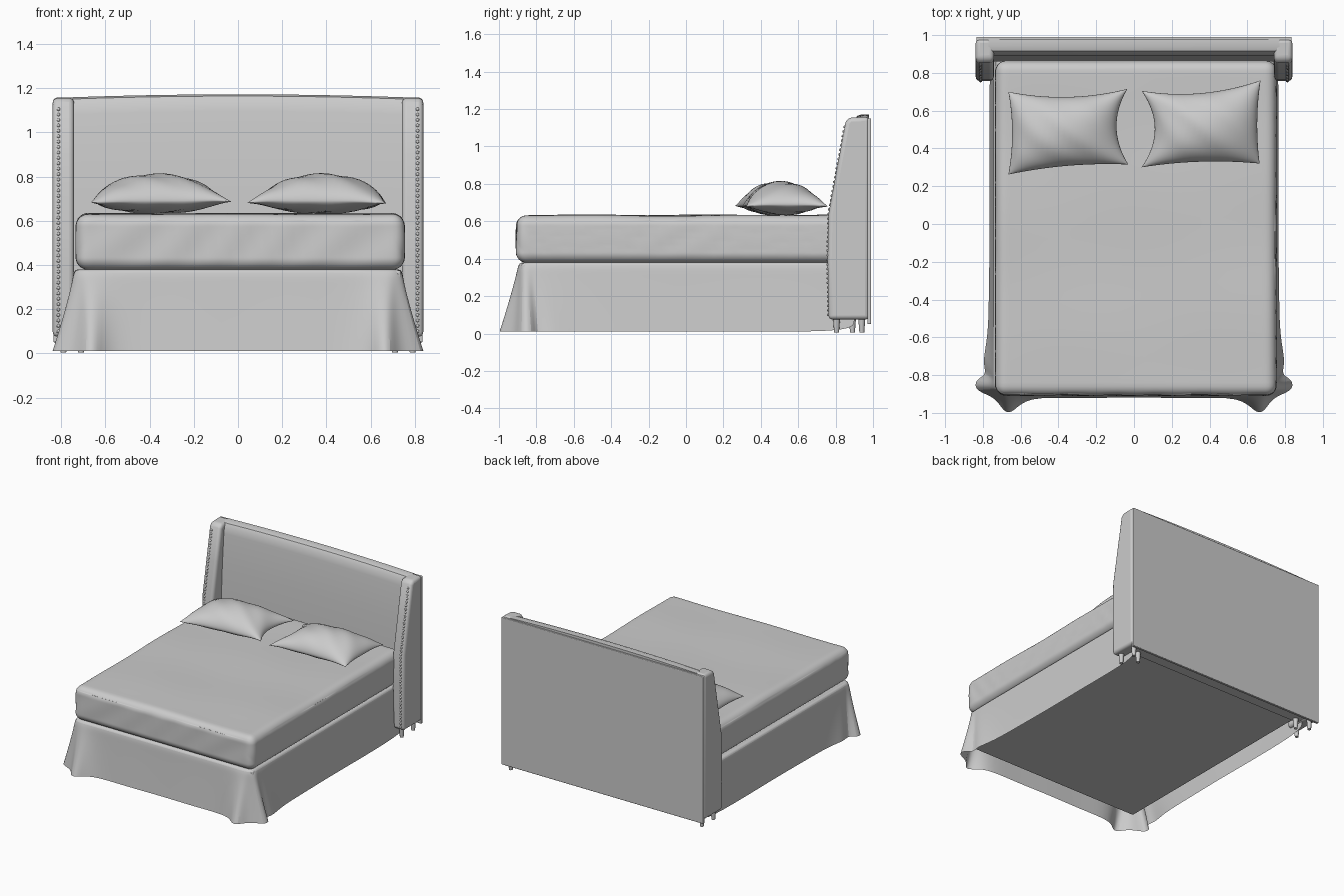
import bpy, bmesh, math
from mathutils import Vector

if "Cube" in bpy.data.objects:
    bpy.data.objects.remove(bpy.data.objects["Cube"])

fabric = bpy.data.materials.new("grey_fabric")
fabric.diffuse_color = (0.6, 0.6, 0.6, 1)
fabric.use_nodes = True
fabric.node_tree.nodes["Principled BSDF"].inputs["Base Color"].default_value = fabric.diffuse_color


def finish(name, bm, angle=40, subsurf=0, bevel=0):
    bmesh.ops.recalc_face_normals(bm, faces=bm.faces)
    me = bpy.data.meshes.new(name)
    bm.to_mesh(me)
    bm.free()
    me.materials.append(fabric)
    ob = bpy.data.objects.new(name, me)
    bpy.context.collection.objects.link(ob)
    if bevel:
        m = ob.modifiers.new("bevel", 'BEVEL')
        m.width, m.segments, m.limit_method = bevel, 4, 'ANGLE'
        m.angle_limit = math.radians(35)
    if subsurf:
        m = ob.modifiers.new("smooth", 'SUBSURF')
        m.levels = m.render_levels = subsurf
    bpy.ops.object.select_all(action='DESELECT')
    ob.select_set(True)
    bpy.context.view_layer.objects.active = ob
    bpy.ops.object.shade_smooth_by_angle(angle=math.radians(angle))
    return ob


def loft(bm, rings, closed):
    rows = [[bm.verts.new(p) for p in r] for r in rings]
    n = len(rows[0])
    for a, b in zip(rows, rows[1:]):
        for i in range(n if closed else n - 1):
            j = (i + 1) % n
            bm.faces.new((a[i], a[j], b[j], b[i]))
    return rows


def prism(name, profile, xs, crown=0.0, bevel=0.0):
    """Extrude a (y, z) profile along x, lifting the top by a crown."""
    bm = bmesh.new()
    half = max(abs(x) for x in xs)
    rows = loft(bm, [[(x, y, z + (crown * (1 - (x / half) ** 2) if z > 1 else 0))
                      for y, z in profile] for x in xs], True)
    bm.faces.new(rows[0])
    bm.faces.new(rows[-1])
    return finish(name, bm, 40, 0, bevel)


def box(name, lo, hi, bevel=0.0):
    return prism(name, [(lo[1], lo[2]), (hi[1], lo[2]), (hi[1], hi[2]), (lo[1], hi[2])],
                 [lo[0], hi[0]], 0, bevel)


# Headboard: crowned cushion and flat back plate
cushion = [(0.86, 0.08), (0.86, 0.55), (0.875, 0.85), (0.893, 1.08), (0.90, 1.125),
           (0.915, 1.15), (0.94, 1.158), (0.978, 1.156), (0.978, 0.08)]
prism("headboard_cushion", cushion, [-0.77 + 0.11 * i for i in range(15)], 0.014)
box("headboard_back", (-0.835, 0.97, 0.05), (0.835, 0.99, 1.15), 0.005)

# Wings, nail heads and feet on both sides
wing = [(0.762, 0.075), (0.757, 0.4), (0.762, 0.64), (0.81, 0.9), (0.853, 1.13),
        (0.872, 1.155), (0.98, 1.158), (0.98, 0.075)]


def wing_front(z):
    for (y0, z0), (y1, z1) in zip(wing, wing[1:5]):
        if z <= z1:
            return y0 + (y1 - y0) * (z - z0) / (z1 - z0)
    return wing[4][0]


for side, s in (("left", -1), ("right", 1)):
    prism(side + "_wing", wing, [s * 0.742, s * 0.838], 0, 0.022)
    bm = bmesh.new()
    for i in range(42):
        z = 0.1 + i * 0.0245
        r = bmesh.ops.create_icosphere(bm, subdivisions=1, radius=0.009)
        bmesh.ops.translate(bm, verts=r["verts"], vec=(s * 0.812, wing_front(z) + 0.001, z))
    finish(side + "_nail_heads", bm, 60)
    bm = bmesh.new()
    for x, y in ((0.79, 0.805), (0.79, 0.94), (0.71, 0.89)):
        r = bmesh.ops.create_cone(bm, cap_ends=True, segments=12, radius1=0.013,
                                  radius2=0.02, depth=0.09)
        bmesh.ops.translate(bm, verts=r["verts"], vec=(s * x, y, 0.05))
    finish(side + "_feet", bm)

# Box base under the mattress
box("bed_base", (-0.728, -0.88, 0.1), (0.738, 0.9, 0.376), 0.012)

# Valance: top line flaring to a hem with folded corners (top x, y, hem x, y)
half = [(0.0, -0.895, 0.0, -0.915), (0.3, -0.895, 0.3, -0.925), (0.55, -0.895, 0.57, -0.912),
        (0.63, -0.895, 0.64, -1.0), (0.68, -0.895, 0.69, -1.0), (0.71, -0.89, 0.73, -0.915),
        (0.735, -0.875, 0.845, -0.885), (0.742, -0.85, 0.84, -0.82), (0.743, -0.82, 0.775, -0.80),
        (0.744, -0.79, 0.805, -0.73), (0.745, -0.68, 0.77, -0.60), (0.745, -0.3, 0.768, -0.3),
        (0.745, 0.0, 0.762, 0.0), (0.745, 0.4, 0.768, 0.4), (0.745, 0.9, 0.762, 0.9)]
line = [(-a, b, -c, d) for a, b, c, d in reversed(half[1:])] + half
rings = []
for k in range(7):
    t = k / 6
    f = t ** 1.15
    rings.append([(a + (c - a) * f, b + (d - b) * f, 0.375 * (1 - t) + 0.01 * t)
                  for a, b, c, d in line])
rings.insert(0, [(a * 0.975, b * 0.98 if b < 0 else b, 0.379) for a, b, c, d in line])
bm = bmesh.new()
loft(bm, rings, False)
finish("valance", bm, 60, 2)

# Mattress with rounded edges and soft sheet folds
bm = bmesh.new()
bmesh.ops.create_cube(bm, size=2)
bmesh.ops.subdivide_edges(bm, edges=bm.edges[:], cuts=47, use_grid_fill=True)
h, r = Vector((0.742, 0.885, 0.127)), 0.055
for v in bm.verts:
    p = Vector([math.sin(c * math.pi / 2) * e for c, e in zip(v.co, h)])
    core = Vector([max(-(e - r), min(e - r, c)) for c, e in zip(p, h)])
    d = p - core
    if d.length > 1e-6:
        p = core + d.normalized() * r
    fade = max(0, 1 - (p.z / 0.12) ** 2)
    fold = 0.004 * math.sin(34 * (p.y + 0.5 * p.z) + 2 * math.sin(5 * p.y))
    p.x += math.copysign(fold * fade, p.x) if abs(p.x) > 0.7 else 0
    if p.y < -0.84:
        p.y += 0.004 * fade * math.sin(22 * (p.x - 0.7 * p.z) + 2 * math.sin(4 * p.x))
    if p.z > 0.1:
        p.z += 0.004 * math.sin(7 * p.y + 3 * p.x) * math.cos(4 * p.x - 2 * p.y)
    v.co = p + Vector((0.01, -0.022, 0.505))
finish("mattress", bm, 60)


# Pillows: puffed grid between four corners, with pinched sides
def pillow(name, corners, pinch, lean):
    bm = bmesh.new()
    n = 28
    c00, c10, c11, c01 = [Vector(c) for c in corners]
    sheets = []
    for sign, puff in ((1, 0.122), (-1, 0.056)):
        rows = []
        for j in range(n + 1):
            row = []
            for i in range(n + 1):
                u = math.sin((i / n - 0.5) * math.pi)
                v = math.sin((j / n - 0.5) * math.pi)
                a, b = (u + 1) / 2, (v + 1) / 2
                p = (c00 * (1 - a) + c10 * a) * (1 - b) + (c01 * (1 - a) + c11 * a) * b
                left, right, near, far = pinch
                p.x += (1 - v * v) * (left * (1 - a) - right * a)
                p.y += (1 - u * u) * (near * (1 - b) - far * b)
                bulge = max(0, (1 - u * u) * (1 - v * v)) ** 0.55
                crease = 0.004 * math.sin(9 * u + 6 * v + lean) * bulge
                z = 0.69 + sign * puff * bulge + crease
                z += 0.012 * (abs(u * v) ** 3) * math.sin(3 * u + lean)
                row.append((p.x, p.y, z))
            rows.append(row)
        sheets.append(rows)
    for rows in sheets:
        loft(bm, rows, False)
    bmesh.ops.remove_doubles(bm, verts=bm.verts, dist=0.0004)
    finish(name, bm, 70)


pillow("left_pillow", [(-0.665, 0.262), (-0.03, 0.315), (-0.035, 0.715), (-0.665, 0.70)],
       (0.02, 0.06, 0.02, 0.035), 0.5)
pillow("right_pillow", [(0.04, 0.30), (0.665, 0.32), (0.67, 0.76), (0.04, 0.705)],
       (0.07, 0.015, 0.02, 0.04), 2.0)
